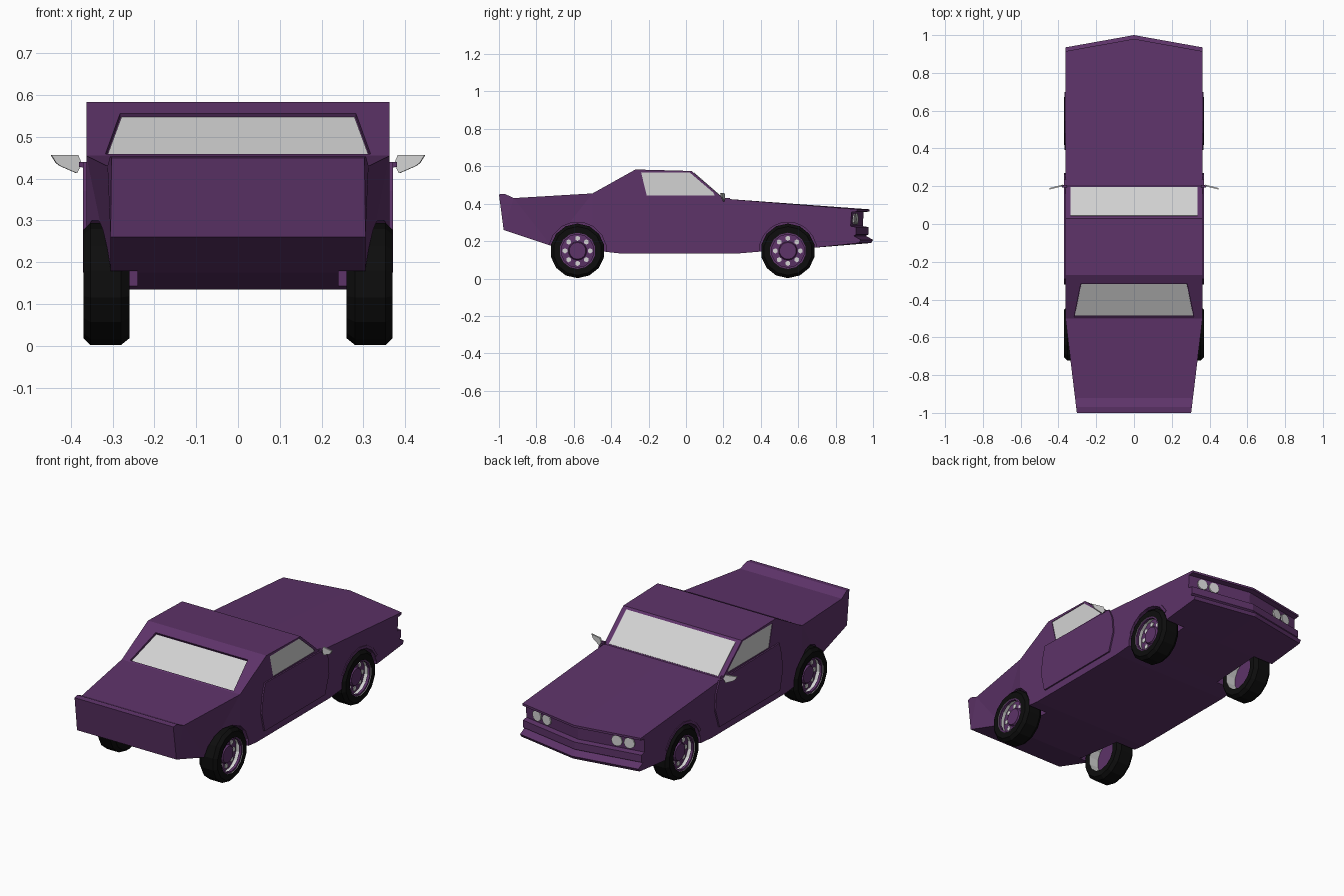
import bpy, bmesh
from math import sin, cos, pi, radians
from mathutils import Vector

cube = bpy.data.objects.get("Cube")
if cube:
    bpy.data.objects.remove(cube)


def material(name, color):
    m = bpy.data.materials.new(name)
    m.use_nodes = True
    m.diffuse_color = color
    m.node_tree.nodes["Principled BSDF"].inputs["Base Color"].default_value = color
    return m


purple = material("purple paint", (0.11, 0.033, 0.14, 1))
grey = material("light grey glass", (0.65, 0.65, 0.65, 1))
black = material("black rubber", (0.004, 0.004, 0.004, 1))


def finish(name, bm, *mats):
    bmesh.ops.recalc_face_normals(bm, faces=bm.faces[:])
    mesh = bpy.data.meshes.new(name)
    bm.to_mesh(mesh)
    bm.free()
    for m in mats:
        mesh.materials.append(m)
    ob = bpy.data.objects.new(name, mesh)
    bpy.context.scene.collection.objects.link(ob)
    return ob


def plate(name, points, normal, low, high, mat):
    """Flat outline thickened along its normal from low to high."""
    n = Vector(normal).normalized()
    bm = bmesh.new()
    a = [bm.verts.new(Vector(p) + n * low) for p in points]
    b = [bm.verts.new(Vector(p) + n * high) for p in points]
    bm.faces.new(a)
    bm.faces.new(b)
    for i in range(len(a)):
        j = (i + 1) % len(a)
        bm.faces.new((a[i], a[j], b[j], b[i]))
    return finish(name, bm, mat)


def lathe(name, profile, centre, side, segments, *mats):
    """Closed (radius, x) outline turned about the axle."""
    bm = bmesh.new()
    rings = []
    for k in range(segments):
        t = 2 * pi * (k + 0.5) / segments
        rings.append([bm.verts.new((side * x, centre[0] + r * cos(t), centre[1] + r * sin(t)))
                      for r, x in profile])
    n = len(profile)
    for k in range(segments):
        p, q = rings[k], rings[(k + 1) % segments]
        for i in range(n):
            j = (i + 1) % n
            f = bm.faces.new((p[i], p[j], q[j], q[i]))
            # The last strip is the inside of the rim
            f.material_index = 1 if len(mats) > 1 and i == n - 1 else 0
    bmesh.ops.remove_doubles(bm, verts=bm.verts[:], dist=1e-5)
    return finish(name, bm, *mats)


# Body: centreline profile with swept-back nose and tapered tail
W = 0.363
profile = [(-1, .45), (-.97, .453), (-.92, .43), (-.5, .455), (-.27, .583), (.03, .575),
           (.2, .427), (.98, .37), (.98, .358), (.95, .355), (.945, .28), (.975, .275),
           (.975, .235), (.962, .228), (1, .207), (.99, .19), (.69, .165), (.41, .145),
           (.29, .135), (-.36, .135), (-.43, .143), (-.72, .175), (-.975, .26)]
bm = bmesh.new()
rows = []
for y, z in profile:
    back = 0.065 if y > 0.9 else 0
    rows.append([bm.verts.new((x, y - (back if x else 0), z)) for x in (-W, 0, W)])
for i, p in enumerate(rows):
    q = rows[(i + 1) % len(rows)]
    for k in (0, 1):
        bm.faces.new((p[k], p[k + 1], q[k + 1], q[k]))
for k in (0, 2):
    bm.faces.new([r[k] for r in rows])
bmesh.ops.bisect_plane(bm, geom=bm.verts[:] + bm.edges[:] + bm.faces[:], dist=1e-4,
                       plane_co=(0, -.5, 0), plane_no=(0, 1, 0))
for v in bm.verts:
    if v.co.y < -.51:
        width = W - 0.058 * (-.5 - v.co.y) / .48
        if v.co.z < .3:
            width = 0.305
        v.co.x *= width / W
bmesh.ops.triangulate(bm, faces=[f for f in bm.faces if len(f.verts) > 4])
body = finish("body", bm, purple)

wheels = [(-.58, .148), (.545, .148)]
side_window = [(-.24, .567), (.02, .567), (.145, .46), (.155, .443), (-.21, .443)]
rear_normal = (0, -.125, .23)


def rear_outline(half_low, half_high, y_low, y_high):
    z = lambda y: .455 + (y + .5) * .128 / .23
    return [(-half_low, y_low, z(y_low)), (half_low, y_low, z(y_low)),
            (half_high, y_high, z(y_high)), (-half_high, y_high, z(y_high))]


# Cut wheel wells and window recesses
cutters = [plate("rear_window_cutter", rear_outline(.317, .282, -.492, -.318),
                 rear_normal, -.012, .05, purple)]
for s in (-1, 1):
    for c in wheels:
        cutters.append(lathe("well_cutter", [(0, .24), (.155, .24), (.155, .5), (0, .5)],
                             c, s, 16, purple))
    cutters.append(plate("side_window_cutter", [(s * W, y, z) for y, z in side_window],
                         (s, 0, 0), -.006, .05, purple))
for c in cutters:
    c.hide_render = True
    mod = body.modifiers.new("cut", "BOOLEAN")
    mod.object = c
    mod.operation = "DIFFERENCE"
    mod.solver = "EXACT"
bpy.context.view_layer.update()
cut = bpy.data.meshes.new_from_object(body.evaluated_get(bpy.context.evaluated_depsgraph_get()))
body.modifiers.clear()
body.data = cut
for c in cutters:
    bpy.data.objects.remove(c)

# Front and rear glass
plate("rear_window", rear_outline(.313, .279, -.488, -.322), rear_normal, -.014, -.008, grey)
plate("windshield", [(-.335, .042, .564), (.335, .042, .564), (.335, .195, .431), (-.335, .195, .431)],
      (0, .148, .17), -.002, .003, grey)

door = [(-.29, .44), (-.31, .37), (-.32, .28), (-.295, .175), (.235, .175), (.27, .28),
        (.262, .37), (.235, .43)]
mirror = [(.383, .456), (.447, .456), (.435, .437), (.425, .43), (.386, .413), (.374, .435)]

for s, side in ((1, "left"), (-1, "right")):
    plate(side + "_window", [(s * W, y, z) for y, z in side_window], (s, 0, 0), -.008, -.003, grey)
    plate(side + "_door", [(s * W, y, z) for y, z in door], (s, 0, 0), -.002, .008, purple)
    # Mirror blade, angled back from the door
    plate(side + "_mirror", [(s * x, .205 - (x - .374) * .25, z) for x, z in mirror],
          (s * .25, 1, 0), -.004, .004, grey)
    plate(side + "_mirror_arm", [(s * .355, .2, .425), (s * .38, .2, .428),
                                 (s * .38, .2, .44), (s * .355, .2, .44)],
          (0, 1, 0), -.006, .006, purple)

    # Paired headlights on the angled nose
    slope = .065 / W
    for i, x in enumerate((.215, .283)):
        ring = []
        for k in range(10):
            a = 2 * pi * k / 10
            px = x + .03 * cos(a)
            ring.append((s * px, .948 - slope * px, .318 + .03 * sin(a)))
        plate(f"{side}_headlight_{i + 1}", ring, (s * slope, 1, 0), -.002, .007, grey)

    for (cy, cz), end in zip(wheels, ("rear", "front")):
        name = f"{side}_{end}_"
        # Arch flare
        angles = [radians(25 + 130 * k / 6) for k in range(7)]
        if end == "front":
            arc = [(s * W, cy + r * cos(a), cz + r * sin(a))
                   for r, seq in ((.155, angles), (.17, angles[::-1])) for a in seq]
            plate(name + "arch", arc, (s, 0, 0), -.003, .004, purple)
        # Tyre with grey inner rim, painted disc and hub
        lathe(name + "tyre", [(.097, .26), (.13, .26), (.146, .28), (.146, .353), (.13, .37), (.097, .37)],
              (cy, cz), s, 14, black, grey)
        lathe(name + "rim_lip", [(.088, .352), (.099, .352), (.099, .366), (.088, .366)],
              (cy, cz), s, 14, purple)
        lathe(name + "disc", [(0, .318), (.097, .318), (.097, .328), (.05, .334), (.045, .346), (0, .346)],
              (cy, cz), s, 14, purple)
        # Ring of bright openings
        for k in range(8):
            a = pi * k / 4
            lathe(f"{name}opening_{k + 1}", [(0, .325), (.014, .325), (.014, .336), (0, .336)],
                  (cy + .067 * cos(a), cz + .067 * sin(a)), s, 6, grey)
